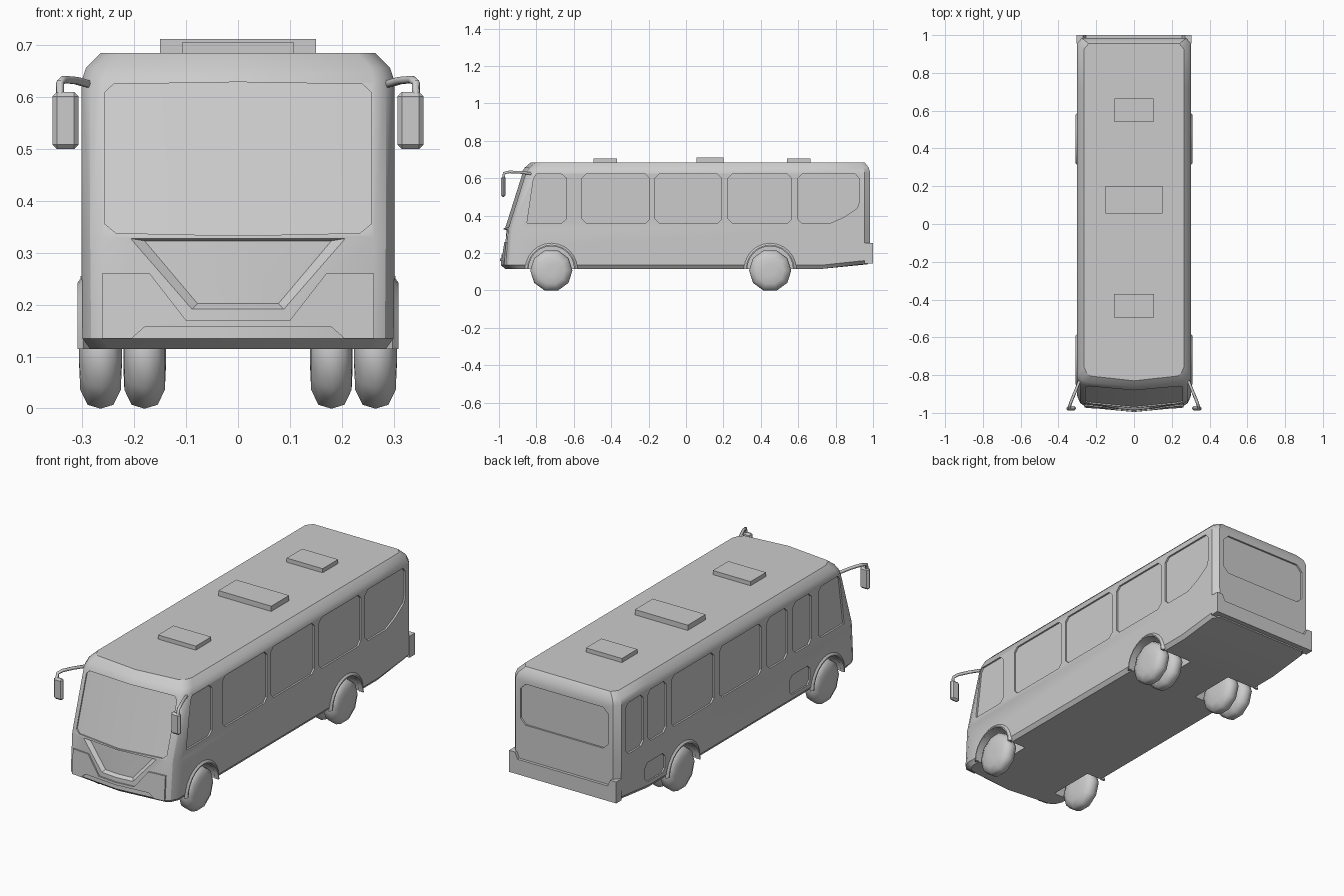
import bpy, bmesh, math

if "Cube" in bpy.data.objects:
    bpy.data.objects.remove(bpy.data.objects["Cube"])

grey = bpy.data.materials.new("plain grey")
grey.use_nodes = True
grey.diffuse_color = (0.6, 0.6, 0.6, 1)
grey.node_tree.nodes["Principled BSDF"].inputs["Base Color"].default_value = (0.6, 0.6, 0.6, 1)


def finish(bm, name):
    bmesh.ops.recalc_face_normals(bm, faces=bm.faces)
    mesh = bpy.data.meshes.new(name)
    bm.to_mesh(mesh)
    bm.free()
    mesh.materials.append(grey)
    ob = bpy.data.objects.new(name, mesh)
    bpy.context.collection.objects.link(ob)
    return ob


def loft(bm, rings):
    """Skin closed rings of equal length and cap both ends."""
    rows = [[bm.verts.new(p) for p in ring] for ring in rings]
    n = len(rows[0])
    for a, b in zip(rows, rows[1:]):
        for i in range(n):
            j = (i + 1) % n
            bm.faces.new((a[i], a[j], b[j], b[i]))
    bm.faces.new(rows[0])
    bm.faces.new(rows[-1])


def split(bm, co, no):
    bmesh.ops.bisect_plane(bm, geom=bm.verts[:] + bm.edges[:] + bm.faces[:],
                           dist=1e-5, plane_co=co, plane_no=no)


def rect(a0, a1, b0, b1, c):
    """Rectangle with cut corners."""
    return [(a0 + c, b0), (a1 - c, b0), (a1, b0 + c), (a1, b1 - c),
            (a1 - c, b1), (a0 + c, b1), (a0, b1 - c), (a0, b0 + c)]


def mirror(half):
    return half + [(-x, z) for x, z in reversed(half)]


def box(name, x0, x1, y0, y1, z0, z1, bevel=0.0):
    bm = bmesh.new()
    loft(bm, [[(x0, y0, z), (x1, y0, z), (x1, y1, z), (x0, y1, z)] for z in (z0, z1)])
    if bevel:
        bmesh.ops.bevel(bm, geom=bm.edges[:], offset=bevel, segments=1, affect='EDGES')
    return finish(bm, name)


# Slope of the front: steep below the windscreen, raked above
def front_y(x, z):
    if z < 0.33:
        y = -0.99 + 0.015 * (z - 0.135) / 0.195
    else:
        y = -0.975 + 0.095 * (z - 0.33) / 0.30
    return y + 0.025 * abs(x) / 0.262


def front_solid(bm, outer, off_a, inner, off_b):
    """Solid that follows the front surface between two offsets."""
    part = bmesh.new()
    loft(part, [[(x, -1, z) for x, z in outer], [(x, 1, z) for x, z in inner]])
    split(part, (0, 0, 0), (1, 0, 0))
    for v in part.verts:
        v.co.y = front_y(v.co.x, v.co.z) + (off_a if v.co.y < 0 else off_b)
    temp = bpy.data.meshes.new("temp")
    part.to_mesh(temp)
    part.free()
    bm.from_mesh(temp)
    bpy.data.meshes.remove(temp)


# Body shell: plan outlines stacked by height
def plan(z, w, f, b, lift):
    s = w / 0.302
    half = [(0.262 * s, f + 0.025), (0.285 * s, f + 0.04), (w, f + 0.075),
            (w, 0.72), (w, b - 0.03), (w - 0.025, b)]
    pts = [(0, f)] + mirror(half)
    return [(x, y, z + (lift if y > 0.8 else 0)) for x, y in pts]


bm = bmesh.new()
loft(bm, [plan(0.115, 0.285, -0.965, 0.97, 0.025),
          plan(0.135, 0.300, -0.99, 0.985, 0.025),
          plan(0.33, 0.302, -0.975, 0.985, 0),
          plan(0.63, 0.302, -0.88, 0.985, 0),
          plan(0.657, 0.293, -0.862, 0.977, 0),
          plan(0.685, 0.265, -0.83, 0.955, 0)])
split(bm, (0, 0.72, 0), (0, 1, 0))
body = finish(bm, "body")

# Recess cutters
cut = bmesh.new()
z0, z1, c = 0.36, 0.622, 0.022
cab = [(-0.85, z0), (-0.665, z0), (-0.64, z0 + c), (-0.64, z1 - c),
       (-0.665, z1), (-0.80, z1), (-0.815, z1 - c)]
rear_glass = [(0.62, z0), (0.77, z0), (0.84, 0.39), (0.915, 0.44), (0.925, 0.47),
              (0.925, z1 - c), (0.905, z1), (0.62, z1), (0.598, z1 - c), (0.598, z0 + c)]
left = [cab, rear_glass] + [rect(a, b, z0, z1, c) for a, b in
                            ((-0.555, -0.195), (-0.165, 0.19), (0.225, 0.565))]
right = [cab] + [rect(a, b, z0, z1, c) for a, b in
                 ((-0.585, -0.435), (-0.39, -0.225), (-0.18, 0.16),
                  (0.205, 0.55), (0.59, 0.74), (0.775, 0.92))]
hatches = [rect(a, b, 0.155, 0.255, 0.02) for a, b in ((-0.575, -0.41), (0.60, 0.76))]
for side, shapes in ((1, left), (-1, right + hatches)):
    for shape in shapes:
        loft(cut, [[(side * x, y, z) for y, z in shape] for x in (0.293, 0.33)])

# Rear window recess
loft(cut, [[(x, y, z) for x, z in rect(-0.25, 0.25, 0.40, 0.61, 0.03)]
           for y in (0.976, 1.05)])

# Windscreen and tapered nose recess
screen = [(0, 0.333), (0.235, 0.338), (0.256, 0.355), (0.256, 0.61), (0.24, 0.625), (0, 0.629)]
screen = screen + [(-x, z) for x, z in reversed(screen[1:-1])]
front_solid(cut, screen, -0.03, screen, 0.007)
front_solid(cut, mirror([(0.09, 0.19), (0.21, 0.328)]), -0.002,
            mirror([(0.078, 0.202), (0.18, 0.323)]), 0.016)

# Wheel wells
AXLES = ((-0.72, 0.20, "front"), (0.45, 0.12, "rear"))


def circle(x, y, z, r, n):
    return [(x, y + r * math.sin((i + 0.5) * math.tau / n),
             z - r * math.cos((i + 0.5) * math.tau / n)) for i in range(n)]


for y, depth, _ in AXLES:
    for s in (1, -1):
        loft(cut, [circle(s * x, y, 0.11, 0.127, 24) for x in (depth, 0.35)])

cutter = finish(cut, "cutter")
cutter.hide_render = True
mod = body.modifiers.new("recesses", 'BOOLEAN')
mod.operation, mod.solver, mod.object = 'DIFFERENCE', 'EXACT', cutter
bpy.context.view_layer.objects.active = body
bpy.ops.object.modifier_apply(modifier=mod.name)
bpy.data.objects.remove(cutter)

# Front bumper with raised lamp corners
bm = bmesh.new()
bumper = mirror([(0.18, 0.157), (0.205, 0.135), (0.262, 0.135),
                 (0.262, 0.26), (0.17, 0.26), (0.10, 0.17)])
front_solid(bm, bumper, -0.007, bumper, 0.01)
finish(bm, "front_bumper")

# Rear bumper with raised ends
bm = bmesh.new()
shape = mirror([(0.304, 0.145), (0.304, 0.255), (0.27, 0.255), (0.255, 0.222)])
loft(bm, [[(x, y, z) for x, z in shape] for y in (0.955, 1.0)])
finish(bm, "rear_bumper")

# Roof hatches
for name, w, y0, y1, top in (("front_roof_hatch", 0.107, -0.495, -0.37, 0.706),
                             ("middle_roof_unit", 0.15, 0.055, 0.20, 0.712),
                             ("rear_roof_hatch", 0.102, 0.54, 0.665, 0.706)):
    box(name, -w, w, y0, y1, 0.68, top)

# Wheels: single at the front, twin at the rear
TYRE = ((-0.041, 0.03), (-0.039, 0.075), (-0.025, 0.105), (0, 0.113),
        (0.025, 0.105), (0.039, 0.075), (0.041, 0.03))


def wheel(name, x, y):
    bm = bmesh.new()
    loft(bm, [circle(x + dx, y, 0.107, r, 10) for dx, r in TYRE])
    finish(bm, name)


for s, side in ((1, "left"), (-1, "right")):
    for y, _, end in AXLES:
        wheel(f"{end}_{side}_wheel", s * 0.265, y)
        # Arch lip
        bm = bmesh.new()
        arc = []
        for i in range(13):
            t = math.pi * i / 12
            arc.append([(s * x, y - r * math.cos(t), 0.115 + r * math.sin(t))
                        for x, r in ((0.285, 0.122), (0.309, 0.122), (0.309, 0.128), (0.298, 0.142))])
        loft(bm, arc)
        finish(bm, f"{end}_{side}_arch")
    wheel(f"rear_{side}_inner_wheel", s * 0.18, 0.45)

    # Mirror head and bent arm
    xs = sorted((s * 0.307, s * 0.358))
    box(f"{side}_mirror", xs[0], xs[1], -0.988, -0.964, 0.50, 0.61, 0.009)
    curve = bpy.data.curves.new(f"{side}_mirror_arm", 'CURVE')
    curve.dimensions = '3D'
    curve.bevel_depth, curve.bevel_resolution, curve.use_fill_caps = 0.008, 1, True
    path = ((0.288, -0.83, 0.625), (0.312, -0.89, 0.632), (0.335, -0.945, 0.634),
            (0.343, -0.972, 0.628), (0.343, -0.976, 0.60))
    spline = curve.splines.new('POLY')
    spline.points.add(len(path) - 1)
    for p, (x, y, z) in zip(spline.points, path):
        p.co = (s * x, y, z, 1)
    curve.materials.append(grey)
    bpy.context.collection.objects.link(bpy.data.objects.new(f"{side}_mirror_arm", curve))

# Smooth shading with crisp edges
bpy.ops.object.select_all(action='DESELECT')
for ob in bpy.context.collection.objects:
    if ob.type == 'MESH':
        angle = 50 if "wheel" in ob.name else 30
        ob.select_set(True)
        bpy.context.view_layer.objects.active = ob
        bpy.ops.object.shade_smooth_by_angle(angle=math.radians(angle))
        ob.select_set(False)
